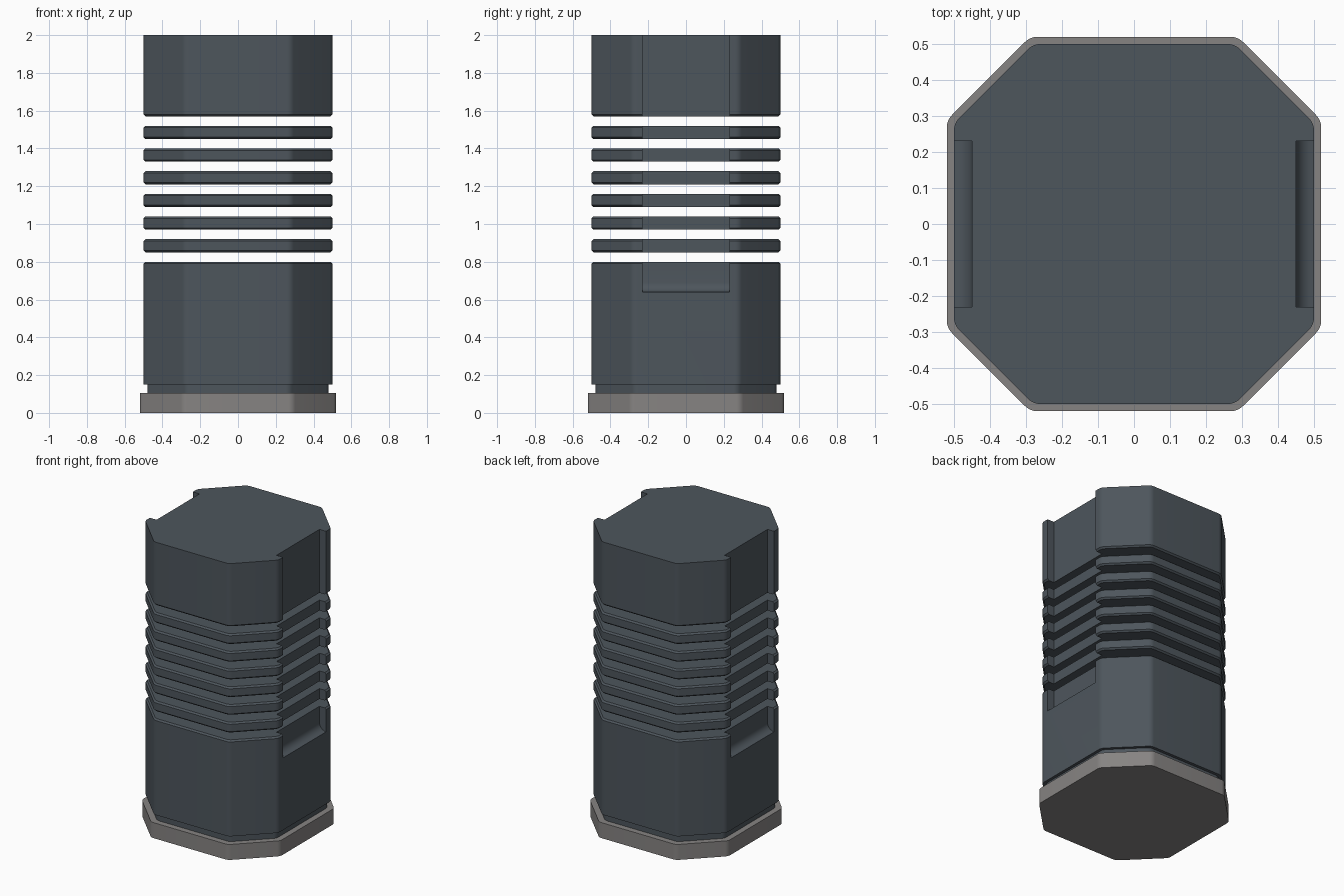
import bpy, bmesh
from math import sin, cos, tan, pi, radians

if "Cube" in bpy.data.objects:
    bpy.data.objects.remove(bpy.data.objects["Cube"])


def material(name, rgb):
    m = bpy.data.materials.new(name)
    m.diffuse_color = (*rgb, 1)
    m.use_nodes = True
    m.node_tree.nodes["Principled BSDF"].inputs["Base Color"].default_value = m.diffuse_color
    return m


DARK = material("dark_slate", (0.075, 0.092, 0.108))
GREY = material("warm_grey", (0.24, 0.23, 0.225))


def outline(inset):
    # rounded octagon; positive inset shrinks it evenly
    a = 0.5 - inset
    b = 0.28 - inset * tan(pi / 8)
    r = 0.05
    corners = [(a, b), (b, a), (-b, a), (-a, b), (-a, -b), (-b, -a), (b, -a), (a, -b)]
    pts = []
    for i, (x, y) in enumerate(corners):
        mid = pi / 8 + i * pi / 4
        d = r / cos(pi / 8)
        for k in range(7):
            t = mid + (k / 6 - 0.5) * pi / 4
            pts.append((x - d * cos(mid) + r * cos(t), y - d * sin(mid) + r * sin(t)))
    return pts


def mesh_object(name, bm, mat=None):
    bmesh.ops.recalc_face_normals(bm, faces=bm.faces)
    me = bpy.data.meshes.new(name)
    bm.to_mesh(me)
    bm.free()
    ob = bpy.data.objects.new(name, me)
    bpy.context.collection.objects.link(ob)
    if mat:
        me.materials.append(mat)
    return ob


def loft(name, levels, mat):
    # stack of (z, inset) octagon rings with closed ends
    bm = bmesh.new()
    rings = [[bm.verts.new((x, y, z)) for x, y in outline(i)] for z, i in levels]
    n = len(rings[0])
    for lo, hi in zip(rings, rings[1:]):
        for k in range(n):
            bm.faces.new((lo[k], lo[(k + 1) % n], hi[(k + 1) % n], hi[k]))
    bm.faces.new(rings[0])
    bm.faces.new(rings[-1])
    return mesh_object(name, bm, mat)


# side slot cutters with a coved lower end
def slot_cutter(name, side):
    bm = bmesh.new()
    prof = [(0.6, 0.64), (0.5, 0.64)]
    prof += [(0.5 - 0.05 * sin(t), 0.69 - 0.05 * cos(t))
             for t in (radians(15 * k) for k in range(1, 7))]
    prof += [(0.45, 2.1), (0.6, 2.1)]
    face = bm.faces.new([bm.verts.new((side * x, -0.23, z)) for x, z in prof])
    ext = bmesh.ops.extrude_face_region(bm, geom=[face])
    moved = [v for v in ext["geom"] if isinstance(v, bmesh.types.BMVert)]
    bmesh.ops.translate(bm, verts=moved, vec=(0, 0.46, 0))
    ob = mesh_object(name, bm)
    ob.hide_render = True
    ob.hide_set(True)
    return ob


cutters = [slot_cutter("slot_cutter_right", 1), slot_cutter("slot_cutter_left", -1)]
B = 0.01

# base plate and recessed neck
parts = [loft("base_plate", [(0, -0.02), (0.105, -0.02)], GREY),
         loft("neck", [(0.105, 0.02), (0.15, 0.02)], DARK)]

# lower body, upper body and the separate cooling fins
slotted = [loft("lower_body", [(0.15, 0), (0.80 - B, 0), (0.80, B)], DARK),
           loft("upper_body", [(1.57, B), (1.57 + B, 0), (2.0, 0)], DARK)]
for i in range(6):
    z = 0.85 + 0.12 * i
    slotted.append(loft(f"fin_{i + 1}", [(z, B), (z + B, 0), (z + 0.07 - B, 0), (z + 0.07, B)], DARK))

for ob in slotted:
    for c in cutters:
        mod = ob.modifiers.new("slot", 'BOOLEAN')
        mod.operation = 'DIFFERENCE'
        mod.solver = 'EXACT'
        mod.object = c

# bake the slots, then smooth the rounded corners
bpy.context.view_layer.update()
deps = bpy.context.evaluated_depsgraph_get()
baked = [(ob, bpy.data.meshes.new_from_object(ob.evaluated_get(deps))) for ob in slotted]
for ob, me in baked:
    ob.modifiers.clear()
    ob.data = me
for c in cutters:
    bpy.data.objects.remove(c)
for ob in parts + slotted:
    bpy.ops.object.select_all(action='DESELECT')
    ob.select_set(True)
    bpy.context.view_layer.objects.active = ob
    bpy.ops.object.shade_smooth_by_angle(angle=radians(30))
